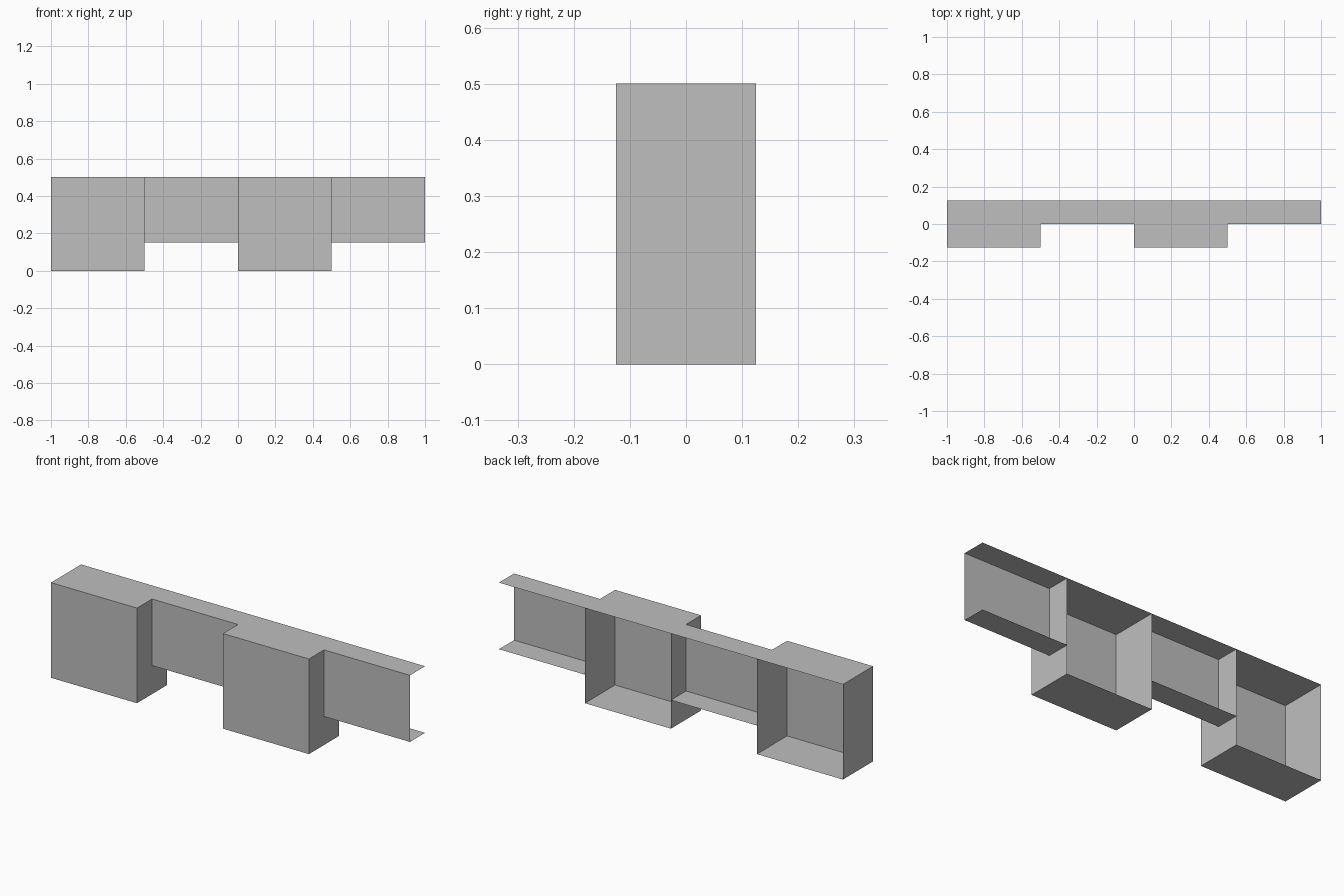
import bpy
import bmesh
from mathutils import Vector

cube = bpy.data.objects.get("Cube")
if cube:
    bpy.data.objects.remove(cube, do_unlink=True)

grey = bpy.data.materials.new("plain grey")
grey.use_nodes = True
colour = (0.52, 0.52, 0.52, 1)
grey.diffuse_color = colour
grey.node_tree.nodes["Principled BSDF"].inputs["Base Color"].default_value = colour

WIDTH, BACK, TOP = 0.5, 0.125, 0.5


def open_box(name, left, front, bottom, has_sides):
    """Thin shell box, open at the back and optionally at both ends."""
    low = Vector((left, front, bottom))
    size = Vector((left + WIDTH, BACK, TOP)) - low
    bm = bmesh.new()
    bmesh.ops.create_cube(bm, size=1)
    for v in bm.verts:
        v.co = low + (v.co + Vector((0.5, 0.5, 0.5))) * size
    bm.normal_update()
    removed = [f for f in bm.faces
               if f.normal.y > 0.5 or (not has_sides and abs(f.normal.x) > 0.5)]
    bmesh.ops.delete(bm, geom=removed, context="FACES")
    mesh = bpy.data.meshes.new(name)
    bm.to_mesh(mesh)
    bm.free()
    mesh.materials.append(grey)
    obj = bpy.data.objects.new(name, mesh)
    bpy.context.collection.objects.link(obj)


# Alternate deep, tall boxes with shallow, short channels
for i, side in enumerate(("right", "left")):
    start = -1 + 2 * WIDTH * i
    open_box(side + "_projecting_box", start, -BACK, 0, True)
    open_box(side + "_recessed_channel", start + WIDTH, 0, 0.15, False)
